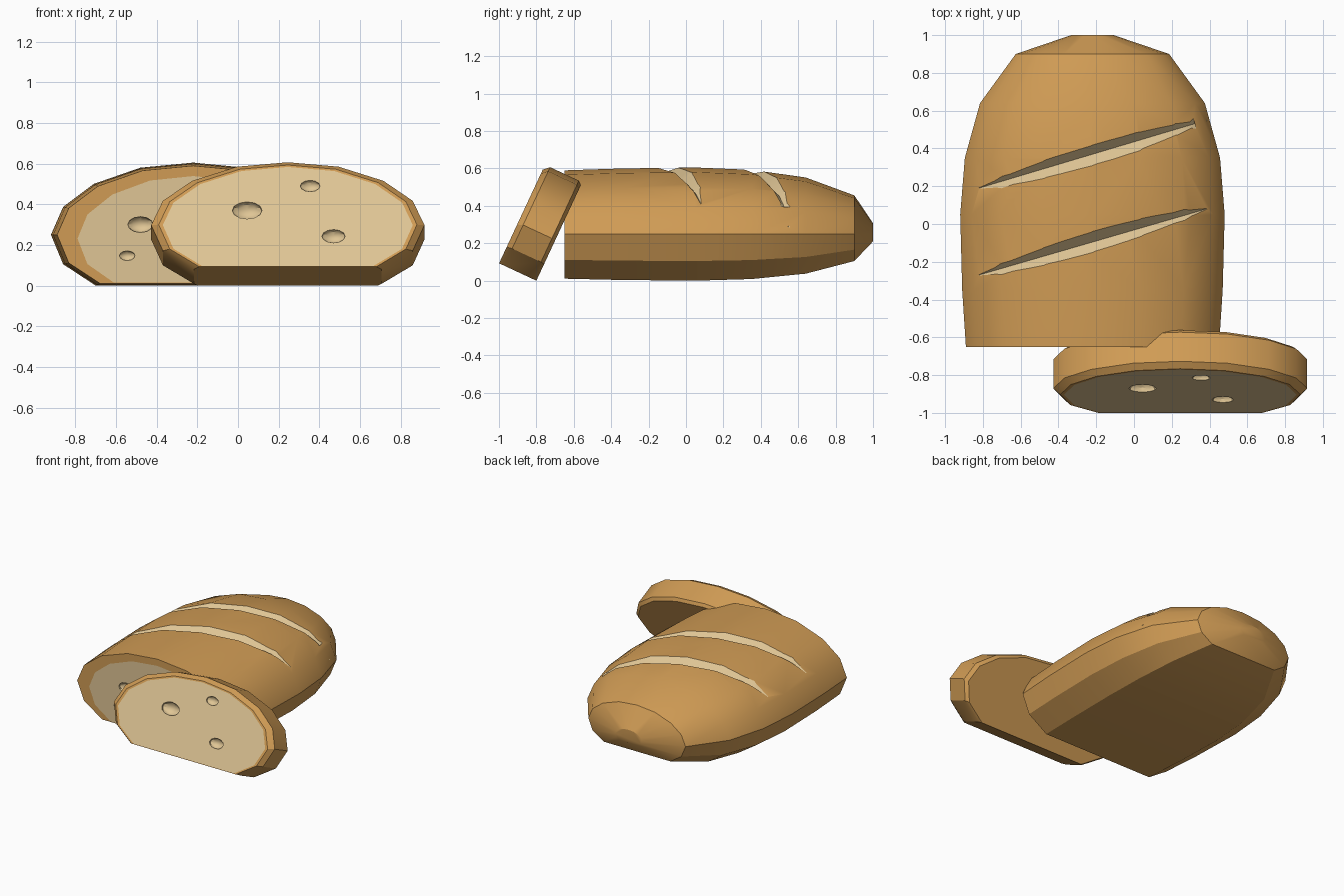
import bpy, bmesh, math
from mathutils import Matrix, Vector

if "Cube" in bpy.data.objects:
    bpy.data.objects.remove(bpy.data.objects["Cube"])


def material(name, rgb):
    m = bpy.data.materials.new(name)
    m.diffuse_color = (*rgb, 1)
    m.use_nodes = True
    m.node_tree.nodes["Principled BSDF"].inputs["Base Color"].default_value = m.diffuse_color
    return m


CRUST, CRUMB = 0, 1
MATS = [material("golden crust", (0.63, 0.33, 0.09)),
        material("pale crumb", (0.74, 0.56, 0.30))]

# Right half of the loaf cross-section (x, z), flat bottom to crown
HALF = [(0.48, 0), (0.64, 0.105), (0.70, 0.25), (0.64, 0.387),
        (0.49, 0.50), (0.26, 0.58), (0, 0.605)]
PROFILE = HALF + [(-x, z) for x, z in HALF[-2::-1]]
MID = 0.25          # height of the widest line
LOAF_X = -0.22
# Loaf stations along y with their size
STATIONS = [(-0.65, 0.957), (-0.35, 0.985), (0.05, 1.0), (0.35, 0.965),
            (0.64, 0.85), (0.90, 0.58), (1.0, 0.16)]


def finish(bm, name):
    bmesh.ops.recalc_face_normals(bm, faces=bm.faces[:])
    me = bpy.data.meshes.new(name)
    bm.to_mesh(me)
    bm.free()
    for m in MATS:
        me.materials.append(m)
    ob = bpy.data.objects.new(name, me)
    bpy.context.collection.objects.link(ob)
    return ob


def loft(name, rings, matrix=Matrix(), first=CRUST, rest=CRUST):
    """Skin closed rings of points; 'first' colours the starting cap."""
    bm = bmesh.new()
    vs = [[bm.verts.new(matrix @ Vector(p)) for p in r] for r in rings]
    n = len(vs[0])
    for a, b in zip(vs, vs[1:]):
        for i in range(n):
            j = (i + 1) % n
            bm.faces.new((a[i], a[j], b[j], b[i])).material_index = rest
    bm.faces.new(vs[0]).material_index = first
    bm.faces.new(vs[-1]).material_index = rest
    return finish(bm, name)


def ring(y, s, sx=1.0, sz=1.0, lift=0.0, base=MID, x0=0.0):
    """Profile at y: scaled by s about 'base', then shrunk from its bottom."""
    bottom = base - base * s
    return [(x0 + x * s * sx, y, bottom + lift + z * s * sz) for x, z in PROFILE]


def interp(pts, v):
    for (a, fa), (b, fb) in zip(pts, pts[1:]):
        if v <= b:
            return fa + (fb - fa) * (v - a) / (b - a)
    return pts[-1][1]


def surface_z(x, y):
    s = interp(STATIONS, y)
    top = sorted(HALF[2:])
    return MID + (interp(top, min(abs(x - LOAF_X) / s, 0.70)) - MID) * s


def slash_cutter(y0, y1):
    """Curved V-shaped wedge following the crust."""
    d = Vector((1.205, y1 - y0, 0)).normalized()
    side = Vector((-d.y, d.x, 0))
    rings = []
    for i in range(15):
        t = i / 14
        f = 0.052 * max(math.sin(math.pi * t) ** 0.75, 0.04)
        x, y = -0.82 + 1.205 * t, y0 + (y1 - y0) * t
        c = Vector((x, y, surface_z(x, y)))
        up = Vector((0, 0, 1))
        rings.append([c - up * f, c + side * f * 2.2 + up * f * 1.2,
                      c - side * f * 2.2 + up * f * 1.2])
    return loft("slash_cutter", rings, first=CRUMB, rest=CRUMB)


def hole_cutter(pos, r, matrix=Matrix()):
    bm = bmesh.new()
    bmesh.ops.create_uvsphere(bm, u_segments=10, v_segments=6, radius=1)
    size = Matrix.Diagonal((r, r * 0.6, r * 0.6, 1))
    bm.transform(matrix @ Matrix.Translation(pos) @ size)
    for f in bm.faces:
        f.material_index = CRUMB
    return finish(bm, "hole_cutter")


def carve(ob, cutters):
    bpy.context.view_layer.objects.active = ob
    for c in cutters:
        c.hide_render = True
        m = ob.modifiers.new("carve", 'BOOLEAN')
        m.operation, m.solver, m.object = 'DIFFERENCE', 'EXACT', c
        bpy.ops.object.modifier_apply(modifier=m.name)
        bpy.data.objects.remove(c)
    bpy.ops.object.select_all(action='DESELECT')
    ob.select_set(True)
    bpy.ops.object.shade_smooth_by_angle(angle=math.radians(30))


# Loaf: cut front with crumb inside a crust rim, rounded far end
y, s = STATIONS[0]
rings = [ring(y, s, 0.85, 0.905, 0.004, x0=LOAF_X)]
rings += [ring(y, s, x0=LOAF_X) for y, s in STATIONS]
loaf = loft("loaf", rings, first=CRUMB)
holes = [(-0.48, 0.30, 0.065), (-0.545, 0.147, 0.04), (0.0, 0.32, 0.05)]
carve(loaf, [slash_cutter(0.19, 0.55), slash_cutter(-0.27, 0.08)]
      + [hole_cutter((x, -0.65, z), r) for x, z, r in holes])

# Slice: leaning back against the loaf, bevelled rims, crumb on the front
tilt = math.radians(25)
place = Matrix.Translation((0.245, -0.80, 0)) @ Matrix.Rotation(-tilt, 4, 'X')
T, S = 0.22, 0.96
slice_rings = [ring(-T, S, 0.915, 0.925, 0.004, base=0),
               ring(-T, S, 0.945, 0.95, base=0),
               ring(-T + 0.03, S, base=0),
               ring(-0.02, S, base=0),
               ring(0, S, 0.96, 0.97, base=0)]
bread_slice = loft("slice", slice_rings, place, first=CRUMB)
front_z = T * math.sin(tilt)
holes = [(0.045, 0.37, 0.077), (0.355, 0.49, 0.051), (0.47, 0.243, 0.06)]
carve(bread_slice, [hole_cutter((x - 0.245, -T, (z - front_z) / math.cos(tilt)), r, place)
                    for x, z, r in holes])
